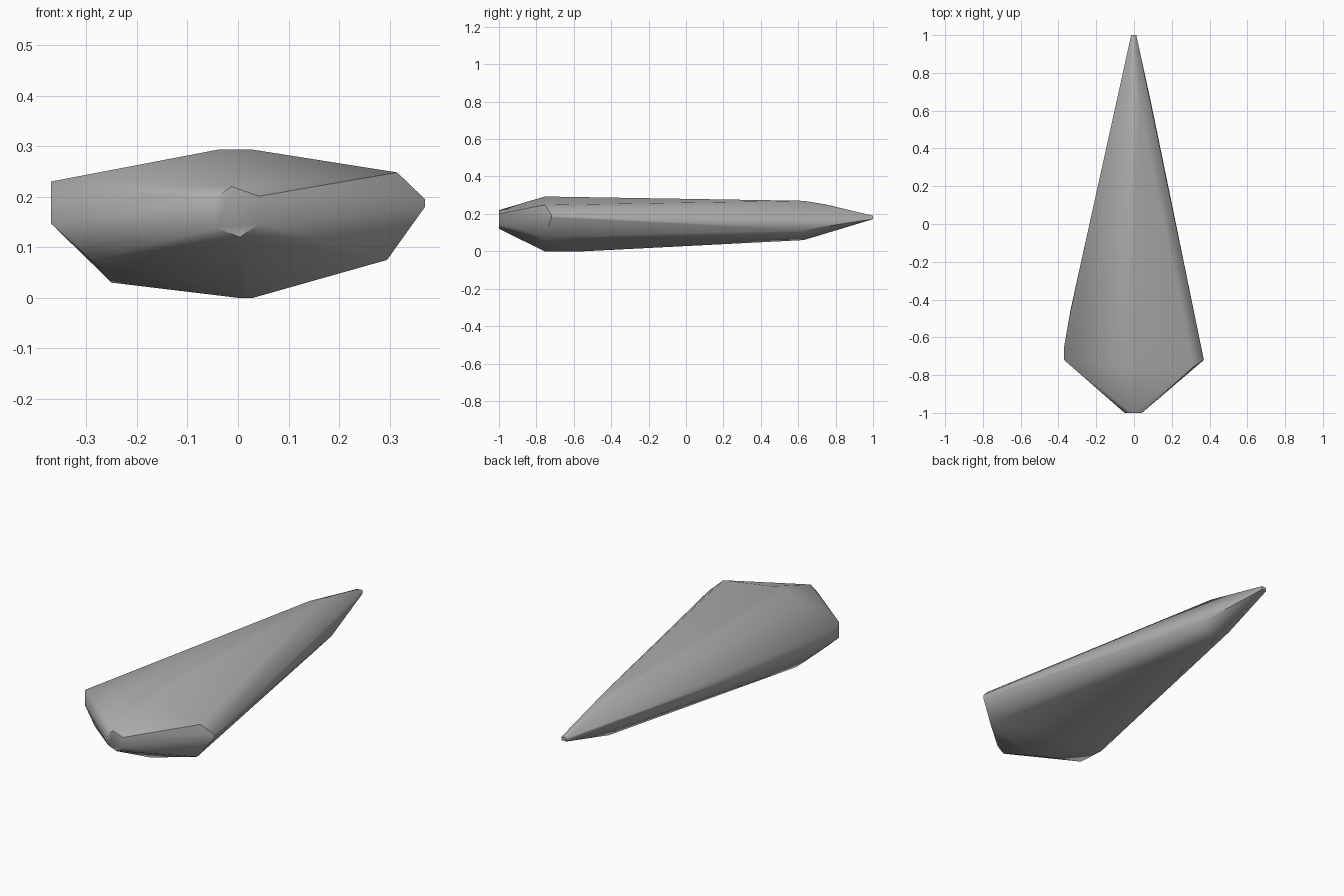
import bpy
import bmesh
from math import radians

# Remove only the default cube
default_cube = bpy.data.objects.get("Cube")
if default_cube:
    bpy.data.objects.remove(default_cube, do_unlink=True)


def make_material(name, value):
    """Create one flat grey material."""
    material = bpy.data.materials.new(name)
    material.use_nodes = True
    colour = (value, value, value, 1)
    material.diffuse_color = colour
    shader = next(node for node in material.node_tree.nodes
                  if node.type == "BSDF_PRINCIPLED")
    shader.inputs["Base Color"].default_value = colour
    return material


def add_section(mesh, y, outline):
    """Add the (x, z) corners of one cross-section at depth y."""
    for x, z in outline:
        mesh.verts.new((x, y, z))


def make_faceted_solid(name, sections, material):
    """Stretch a convex faceted skin over a set of cross-sections."""
    skin = bmesh.new()
    for y, outline in sections:
        add_section(skin, y, outline)
    bmesh.ops.convex_hull(skin, input=skin.verts[:])
    # Clean up corners that ended up inside the skin
    loose = [vert for vert in skin.verts if not vert.link_faces]
    bmesh.ops.delete(skin, geom=loose, context="VERTS")
    # Merge coplanar triangles into whole facets
    bmesh.ops.dissolve_limit(skin, angle_limit=radians(1),
                             verts=skin.verts[:], edges=skin.edges[:])
    bmesh.ops.recalc_face_normals(skin, faces=skin.faces[:])
    data = bpy.data.meshes.new(name)
    skin.to_mesh(data)
    skin.free()
    data.materials.append(material)
    solid = bpy.data.objects.new(name, data)
    bpy.context.collection.objects.link(solid)
    return solid


# Small six-sided blunt end at the front
blunt_end = [(-.05, .193), (-.013, .22), (.042, .201),
             (.042, .147), (.004, .12), (-.042, .138)]
# Upper and lower corners of the widest part
crown = [(-.04, .293), (.03, .293), (.315, .248),
         (.295, .075), (.03, 0), (0, 0), (-.29, .075)]
# Side corners of the widest part
girdle = [(.37, .195), (.37, .18), (-.37, .23), (-.37, .147)]
# Uneven bulge behind the widest part
flank = [(-.37, .19)]
belly = [(-.25, .03), (0, 0)]
shoulder = [(-.335, .16)]
# Narrow neck and point at the back
neck = [(0, .06), (.03, .27), (-.03, .265), (.093, .115),
        (.085, .19), (-.088, .13), (-.085, .2)]
ridge_end = [(0, .25)]
point = [(-.015, .19), (.012, .19), (.012, .172), (-.015, .172)]

stone_grey = make_material("stone grey", .42)
shard = make_faceted_solid("stone_shard", [
    (-1, blunt_end), (-.755, crown), (-.72, girdle), (-.65, flank),
    (-.55, belly), (-.45, shoulder), (.63, neck), (.75, ridge_end),
    (1, point)], stone_grey)

# Soft facets with crisp main edges
bpy.ops.object.select_all(action="DESELECT")
shard.select_set(True)
bpy.context.view_layer.objects.active = shard
bpy.ops.object.shade_smooth_by_angle(angle=radians(45))
